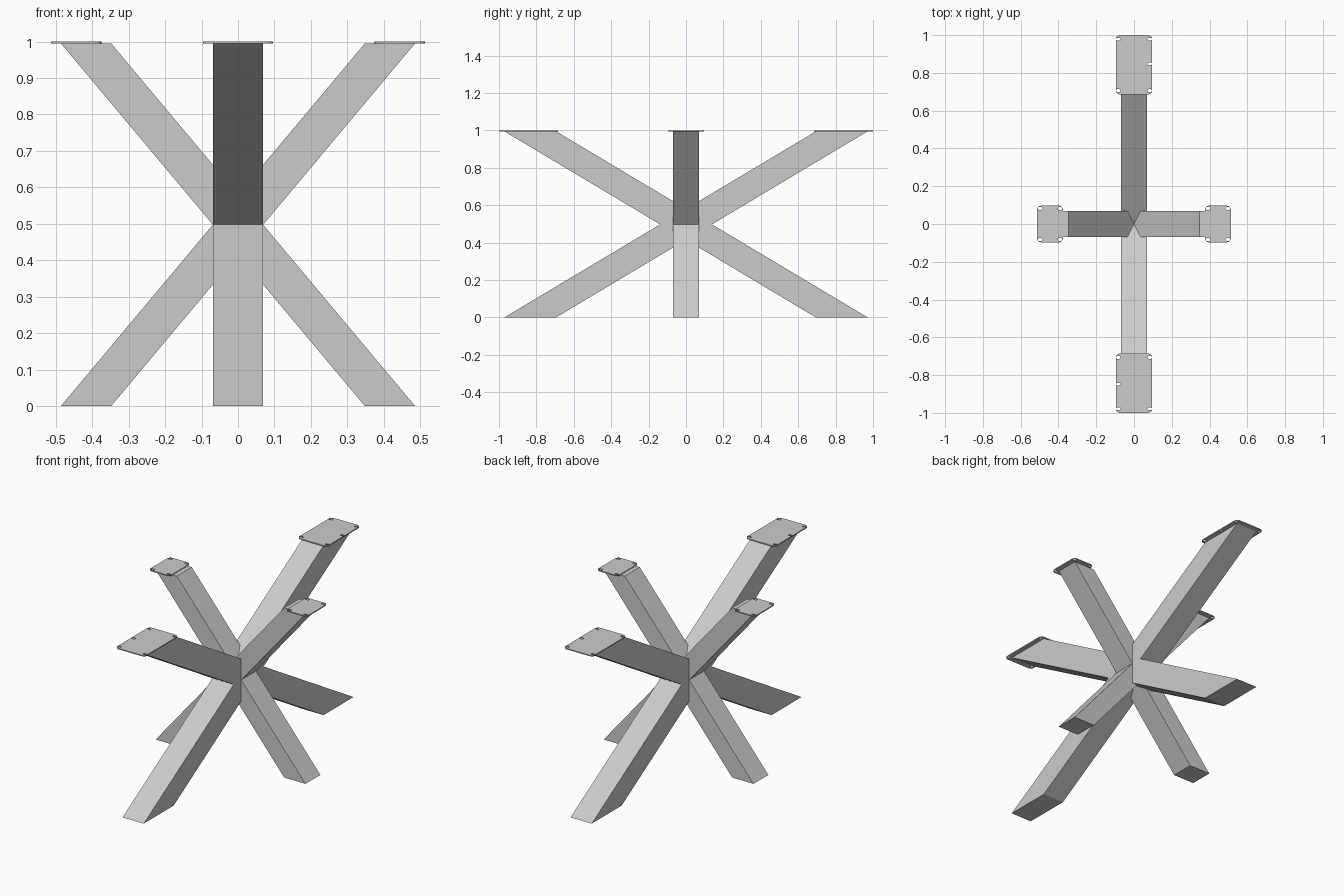
import bpy, bmesh
from math import cos, sin, pi

if "Cube" in bpy.data.objects:
    bpy.data.objects.remove(bpy.data.objects["Cube"])

H = 0.995      # height of the legs, plates sit on top
T = 0.069      # half thickness of every leg


def crossed_legs(name, reach, half, along_y):
    """Two crossed slanted beams as one extruded X-shaped profile."""
    m = H / 2
    v = m * half / reach
    pts = [(-reach - half, 0), (-reach + half, 0), (0, m - v),
           (reach - half, 0), (reach + half, 0), (half, m),
           (reach + half, H), (reach - half, H), (0, m + v),
           (-reach + half, H), (-reach - half, H), (-half, m)]
    bm = bmesh.new()
    face = bm.faces.new([bm.verts.new((-T, a, z) if along_y else (a, -T, z))
                         for a, z in pts])
    ext = bmesh.ops.extrude_face_region(bm, geom=[face])
    move = (2 * T, 0, 0) if along_y else (0, 2 * T, 0)
    bmesh.ops.translate(bm, vec=move,
                        verts=[g for g in ext["geom"] if isinstance(g, bmesh.types.BMVert)])
    bmesh.ops.recalc_face_normals(bm, faces=bm.faces)
    mesh = bpy.data.meshes.new(name)
    bm.to_mesh(mesh)
    bm.free()
    ob = bpy.data.objects.new(name, mesh)
    bpy.context.collection.objects.link(ob)
    return ob


def add_loop(curve, cx, cy, hx, hy, r, n=5):
    """Closed rounded rectangle outline."""
    pts = []
    for k, (sx, sy) in enumerate([(1, 1), (-1, 1), (-1, -1), (1, -1)]):
        for i in range(n + 1):
            a = (k + i / n) * pi / 2
            pts.append((cx + sx * (hx - r) + r * cos(a), cy + sy * (hy - r) + r * sin(a)))
    sp = curve.splines.new('POLY')
    sp.points.add(len(pts) - 1)
    for p, (x, y) in zip(sp.points, pts):
        p.co = (x, y, 0, 1)
    sp.use_cyclic_u = True


def plate(name, cx, cy, hx, hy, holes, turn):
    """Mounting plate with screw slots; turn = 1 or -1 rotates it half a turn."""
    cu = bpy.data.curves.new(name + "_outline", 'CURVE')
    cu.dimensions = '2D'
    cu.fill_mode = 'BOTH'
    cu.extrude = 0.003
    add_loop(cu, 0, 0, hx, hy, 0.022)
    for x, y in holes:
        add_loop(cu, turn * x, turn * y, 0.012, 0.007, 0.0065)
    tmp = bpy.data.objects.new(name + "_tmp", cu)
    bpy.context.collection.objects.link(tmp)
    dg = bpy.context.evaluated_depsgraph_get()
    mesh = bpy.data.meshes.new_from_object(tmp.evaluated_get(dg))
    bpy.data.objects.remove(tmp)
    ob = bpy.data.objects.new(name, mesh)
    ob.location = (turn * cx, turn * cy, 0.997)
    bpy.context.collection.objects.link(ob)


# Legs: long pair and short pair merged where they cross
frame = crossed_legs("leg_frame", 0.833, 0.1385, True)
short = crossed_legs("short_legs_helper", 0.417, 0.069, False)
short.hide_render = True
mod = frame.modifiers.new("join", 'BOOLEAN')
mod.operation = 'UNION'
mod.solver = 'EXACT'
mod.object = short
bpy.context.view_layer.objects.active = frame
bpy.ops.object.modifier_apply(modifier="join")
bpy.data.objects.remove(short)

# Mounting plates
corners_long = [(sx * 0.083, sy * 0.136) for sx in (-1, 1) for sy in (-1, 1)]
corners_short = [(sx * 0.053, sy * 0.082) for sx in (-1, 1) for sy in (-1, 1)]
for turn, a, b in ((1, "back", "right"), (-1, "front", "left")):
    plate(a + "_plate", 0, 0.8425, 0.096, 0.1575, corners_long + [(0.083, 0.005)], turn)
    plate(b + "_plate", 0.444, 0, 0.069, 0.097, corners_short, turn)
